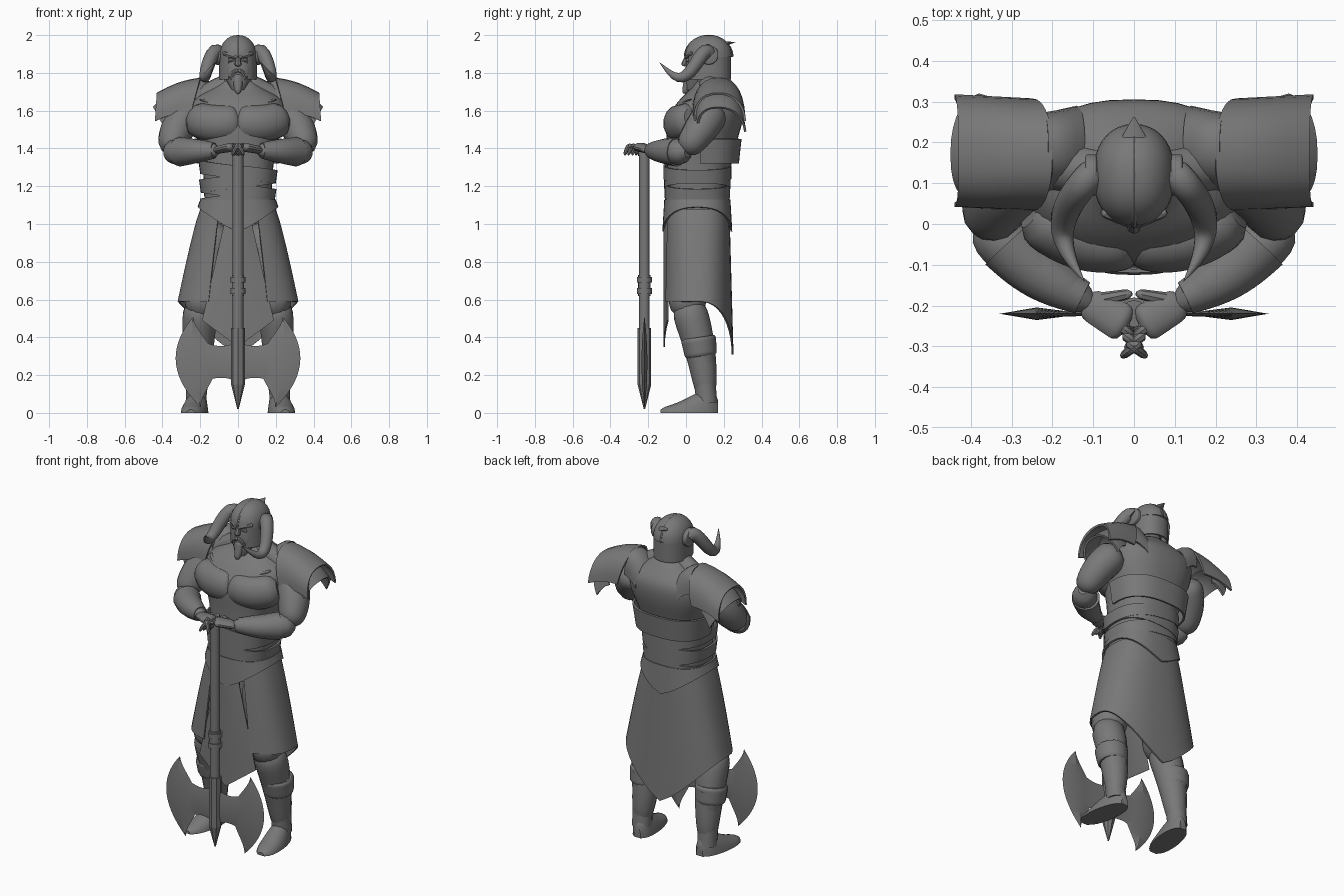
import bpy, bmesh
from math import sin, cos, pi, radians, copysign
from mathutils import Vector

cube = bpy.data.objects.get("Cube")
if cube:
    bpy.data.objects.remove(cube, do_unlink=True)

GREY = (.19, .19, .19, 1)
material = bpy.data.materials.new("stone_grey")
material.use_nodes = True
material.diffuse_color = GREY
for node in material.node_tree.nodes:
    if node.type == 'BSDF_PRINCIPLED':
        node.inputs["Base Color"].default_value = GREY


def point(*coords):
    return Vector(coords)


def steps(count):
    return [i / count for i in range(count + 1)]


def power(value, exponent):
    return copysign(abs(value) ** exponent, value)


def grid(name, rows, wrap=True, thick=0, pair=False, sharp=40):
    """Skin rows of points; closed rows are capped unless given a thickness."""
    sides = (("left_", 1), ("right_", -1)) if pair else (("", 1),)
    for prefix, side in sides:
        bm = bmesh.new()
        verts = [[bm.verts.new((p[0] * side, p[1], p[2])) for p in row] for row in rows]
        count = len(verts[0])
        for lower, upper in zip(verts, verts[1:]):
            for i in range(count if wrap else count - 1):
                j = (i + 1) % count
                bm.faces.new((lower[i], lower[j], upper[j], upper[i]))
        if wrap and not thick:
            bm.faces.new(verts[0])
            bm.faces.new(verts[-1])
        bmesh.ops.recalc_face_normals(bm, faces=bm.faces[:])
        if thick:
            bmesh.ops.solidify(bm, geom=bm.faces[:], thickness=thick)
            bmesh.ops.recalc_face_normals(bm, faces=bm.faces[:])
        for face in bm.faces:
            face.smooth = True
        for edge in bm.edges:
            edge.smooth = edge.calc_face_angle(0) < radians(sharp)
        mesh = bpy.data.meshes.new(prefix + name)
        bm.to_mesh(mesh)
        bm.free()
        mesh.materials.append(material)
        obj = bpy.data.objects.new(prefix + name, mesh)
        bpy.context.scene.collection.objects.link(obj)


def arc(center_y, width, depth, height, start=0, end=360, count=36, square=.8):
    """Squarish ellipse; height is a number or a rule on the unit direction."""
    closed = end - start == 360
    row = []
    for i in range(count if closed else count + 1):
        angle = radians(start + (end - start) * i / count)
        c, s = cos(angle), sin(angle)
        row.append((width * power(c, square), center_y + depth * power(s, square),
                    height(c, s) if callable(height) else height))
    return row


def loft(name, profile):
    """Smooth stack of ellipses given as (center_y, height, width, depth)."""
    rows = []
    last = len(profile) - 1
    for i in range(last):
        a, b, c, d = (Vector(profile[max(0, min(last, i + o))]) for o in (-1, 0, 1, 2))
        for t in steps(4)[:-1]:
            tangent_in, tangent_out = (c - a) / 2, (d - b) / 2
            bend = 3 * (c - b) - 2 * tangent_in - tangent_out
            twist = 2 * (b - c) + tangent_in + tangent_out
            rows.append(b + t * tangent_in + t * t * bend + t ** 3 * twist)
    rows.append(Vector(profile[-1]))
    grid(name, [arc(y, width, depth, z) for y, z, width, depth in rows])


def sweep(name, path, radius, count=14, flat=1, pair=False):
    """Tube along a path rule with a radius rule; flat squashes its height."""
    ts = steps(14)
    pts = [path(t) for t in ts]
    rows, up = [], None
    for i, center in enumerate(pts):
        tangent = (pts[min(i + 1, len(pts) - 1)] - pts[max(i - 1, 0)]).normalized()
        if up is None:
            up = point(0, 0, 1) if abs(tangent.z) < .8 else point(0, 1, 0)
        up = (up - tangent * up.dot(tangent)).normalized()
        side = tangent.cross(up)
        r = radius(ts[i])
        rows.append([center + up * (r * flat * cos(2 * pi * j / count))
                     + side * (r * sin(2 * pi * j / count)) for j in range(count)])
    grid(name, rows, pair=pair)


def limb(name, a, b, r, taper=1, belly=0, bend=point(0, 0, 0), soft=.6, pair=True, **options):
    """Tube between two landmarks, swelling by belly and bowed by bend."""
    sweep(name, lambda t: a.lerp(b, t) + bend * sin(pi * t),
          lambda t: r * (1 + (taper - 1) * t + belly * sin(pi * t)) * (1 - soft * (2 * t - 1) ** 8),
          pair=pair, **options)


# torso, chest and neck
loft("torso", [(.06, 1, .18, .16), (.06, 1.2, .18, .16), (.08, 1.4, .2, .18), (.1, 1.55, .25, .2),
               (.13, 1.65, .24, .17), (.14, 1.72, .14, .11), (.13, 1.76, .08, .08)])
limb("pectoral", point(-.01, -.035, 1.545), point(.25, .03, 1.56), .075, belly=.1,
     bend=point(0, -.03, -.02), soft=.4, flat=1.2)
limb("collar_muscle", point(.03, .12, 1.75), point(.25, .15, 1.64), .06)
limb("neck", point(0, .13, 1.66), point(0, .1, 1.84), .08, pair=False)
for height in (1.39, 1.45):
    limb("abdominal", point(0, -.06, height), point(.12, -.05, height), .035)

# back plate and wrapped waist
grid("back_plate", [arc(.1, .22 + t / 50, .18 + t / 70, 1.32 + .13 * t, -5, 185) for t in steps(3)],
     wrap=False, thick=.012)
for i in range(4):
    tilt = .025 * (-1) ** i
    grid("waist_wrap", [arc(.06, .19 + i / 300 + t / 99, .17 + i / 300,
                            lambda c, s: 1.09 + i * .05 + t * .07 + tilt * c)
                        for t in steps(2)], thick=.01)
grid("pointed_sash", [arc(.06, .2 + t / 70, .175 + t / 99,
                          lambda c, s: 1.13 - t * (.04 + .13 * (1 - abs(c))))
                      for t in steps(2)], thick=.01)

# skirt with open front and pointed back hem, and the front panel
grid("skirt", [arc(.06 + t / 200, .2 + .12 * t ** .85, .17 + t / 60,
                   lambda c, s: 1.08 - t * (.49 + (.28 * (1 - abs(c)) if s > 0 else 0)), -66, 246)
               for t in steps(8)], wrap=False, thick=.01)
grid("front_panel", [[(u * (.06 + .13 * t), u * u / 50 - .12, 1.06 - t * (.71 - .14 * abs(u)))
                      for u in [2 * v - 1 for v in steps(6)]] for t in steps(6)],
     wrap=False, thick=.008)

# legs, boots and feet
hip, knee, ankle = point(.12, .04, 1), point(.2, 0, .6), point(.22, .11, .05)
shin = point(.22, .08, .3)
limb("thigh", hip, knee - point(0, 0, .1), .11, taper=.9)
limb("calf", knee, ankle, .1, taper=.5, belly=.05, bend=point(0, .02, 0))
limb("boot", point(.22, .08, .38), ankle, .08, taper=.7, belly=-.1, soft=0)
limb("boot_cuff", shin, shin + point(0, -.015, .1), .085, taper=1.1, soft=.1)
foot = []
for t in steps(14):
    rounding = 1 - .5 * (2 * t - 1) ** 8
    half = (.045 + .025 * sin(pi * t)) * rounding
    center, top = .21 + t * .04, (.035 + .1 * cos(pi / 2 * t) ** 2) * rounding
    foot.append([(center + half * cos(pi * u), .17 - .305 * t, top * sin(pi * u)) for u in steps(8)])
grid("foot", foot, pair=True)

# arms, bracers and folded hands
shoulder, elbow, wrist = point(.24, .15, 1.61), point(.36, -.01, 1.38), point(.1, -.2, 1.39)
limb("upper_arm", shoulder, elbow, .09, taper=.7, belly=.15, bend=point(.02, .01, .01))
limb("forearm", elbow + point(.015, .02, 0), wrist, .065, taper=.55, belly=.25, bend=point(.01, -.01, 0))
limb("bracer", elbow.lerp(wrist, .2), elbow.lerp(wrist, .9), .078, taper=.55, belly=.05,
     bend=point(.01, -.01, 0), soft=0)
palm = point(.015, -.25, 1.41)
limb("palm", wrist + point(.02, .01, 0), palm, .04, taper=1.25, flat=.5)
for i in range(4):
    knuckle = palm + point(.03 - i * .01, .02 - i * .02, 0)
    limb("finger", knuckle, knuckle - point(.045, .035, .045), .014, taper=.7, bend=point(0, 0, .02), count=8)
limb("thumb", wrist + point(0, .01, 0), palm + point(-.01, .08, 0), .02, taper=.6, count=8)


# layered shoulder armour: an arc over the shoulder swept outwards and pinched
def plate(name, base, out, drop, pinch, depth):
    rows = []
    for t in steps(4):
        row = []
        for u in steps(14):
            fall = 1 - sin(pi * u) ** .9
            place = base + out * t + (drop + pinch * t) * fall
            row.append(place - point(0, depth * power(cos(pi * u), .85), -sin(pi * t) / 70))
        rows.append(row)
    grid(name, rows, wrap=False, thick=.012, pair=True)


plate("shoulder_plate", point(.2, .17, 1.775), point(.23, 0, -.08), point(.05, 0, -.19),
      point(-.04, .01, .04), .138)
plate("lower_shoulder_plate", point(.33, .17, 1.7), point(.12, 0, -.08), point(-.02, 0, -.14),
      point(-.05, .02, .01), .13)
plate("collar_plate", point(.12, .19, 1.725), point(.09, 0, .05), point(.02, 0, -.14),
      point(0, -.02, 0), .1)
limb("chest_strap", point(.2, .03, 1.66), point(.05, -.06, 1.61), .02, flat=.4)

# head and face
loft("head", [(.05, 1.71, .035, .05), (.09, 1.8, .08, .09), (.11, 1.87, .085, .105), (.12, 1.94, .08, .1)])
limb("nose", point(0, .01, 1.9), point(0, -.01, 1.835), .01, taper=2, pair=False, count=8)
limb("brow", point(0, -.002, 1.88), point(.08, .03, 1.905), .012, count=8)
limb("eye", point(.02, .01, 1.868), point(.05, .012, 1.868), .007, belly=.5, count=8)
limb("moustache", point(0, 0, 1.815), point(.035, .015, 1.76), .011, bend=point(.01, 0, .01), count=8)
limb("beard", point(0, .03, 1.79), point(0, -.01, 1.69), .036, taper=.4, pair=False)

# helmet with crest, rear tip and curved horns
dome = []
for t in steps(8):
    size = max(.01, cos(pi / 2 * t) ** .9)
    dome.append(arc(.12, .1 * size, .125 * size, 1.885 + .115 * sin(pi / 2 * t), square=.9))
grid("helmet_dome", dome, sharp=50)
grid("helmet_wall", [arc(.12, .1, .118, 1.765 + t * .13, -63, 243, square=.9) for t in steps(2)],
     wrap=False, thick=.01)
sweep("helmet_crest", lambda t: point(0, .12 - .125 * cos(pi * t), 1.885 + .11 * sin(pi * t)),
      lambda t: .007, count=6)
limb("rear_tip", point(0, .18, 1.95), point(0, .262, 1.963), .05, taper=.05, flat=.35, soft=0, pair=False)
temple = point(.09, .12, 1.895)
limb("horn_socket", temple, temple + point(.03, 0, 0), .052, soft=.2)
sweep("horn", lambda t: point(.105 + .07 * sin(2.9 * t ** 1.3), .12 - .26 * t ** 1.4,
                              1.845 + .07 * cos(5.4 * (t - .1))),
      lambda t: .037 * (1.02 - t ** 3), pair=True)

# standing double axe
axe = point(0, -.22, 0)


def upright(name, low, high, r, taper=1, count=16):
    limb(name, axe + point(0, 0, high), axe + point(0, 0, low), r, taper, soft=0, pair=False, count=count)


upright("axe_shaft", .4, 1.39, .028)
upright("axe_pommel", 1.36, 1.41, .033)
upright("shaft_grip", .62, .73, .033)
for height in (.63, .69):
    upright("shaft_ring", height, height + .03, .04)
upright("axe_socket", .15, .45, .036, count=8)
upright("axe_spike", .02, .15, .036, taper=.1, count=8)
blade = []
for t in steps(24):
    u = 2 * t - 1
    curve = 1 - u * u
    tip, height = .218 + u / 50, .268 + .238 * u
    spread = curve / 70 + .001
    middle = tip + curve * .02
    blade.append([(tip + .11 * curve + .001, axe.y, height), (middle, axe.y + spread, height),
                  (tip - .1 * curve ** 2 - .001, axe.y, height), (middle, axe.y - spread, height)])
grid("axe_blade", blade, pair=True, sharp=20)
center = axe + point(0, 0, .27)
limb("axe_web", center, center + point(.18, 0, 0), .007, belly=-.2, soft=0, flat=15, count=8)
